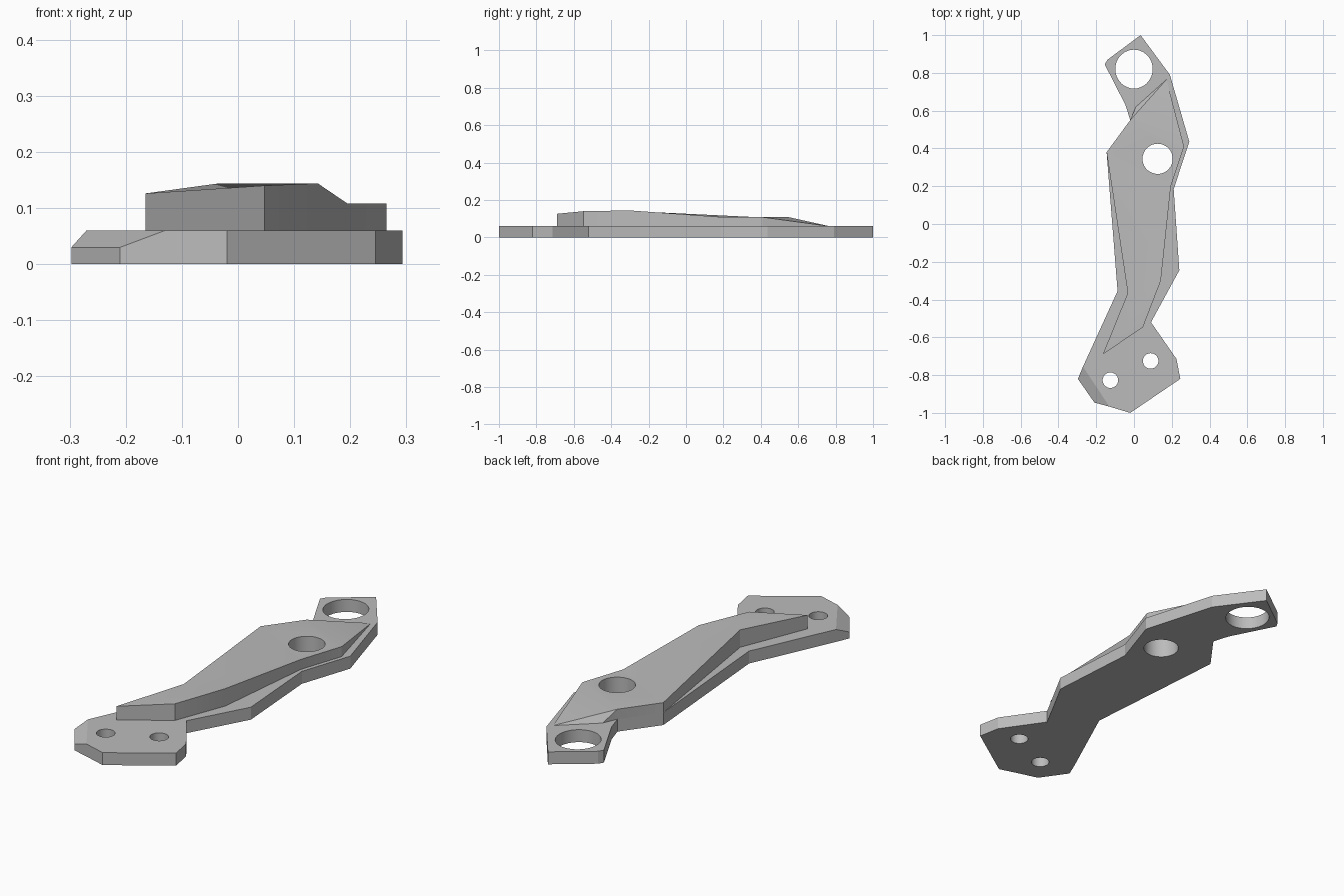
import bpy
import bmesh
from math import radians

cube = bpy.data.objects.get("Cube")
if cube:
    bpy.data.objects.remove(cube, do_unlink=True)

grey = bpy.data.materials.new("plain grey")
grey.use_nodes = True
colour = (0.5, 0.5, 0.5, 1)
grey.diffuse_color = colour
grey.node_tree.nodes["Principled BSDF"].inputs["Base Color"].default_value = colour


def slab(name, rim, tops, floor):
    """Solid with vertical walls from a flat floor up to a rim of varying height."""
    bm = bmesh.new()
    high = [bm.verts.new(p) for p in rim]
    low = [bm.verts.new((x, y, floor)) for x, y, z in rim]
    count = len(rim)
    for i in range(count):
        j = (i + 1) % count
        bm.faces.new((low[i], low[j], high[j], high[i]))
    bm.faces.new(low[::-1])
    for face in tops:
        bm.faces.new([high[i] for i in face])
    bmesh.ops.recalc_face_normals(bm, faces=bm.faces[:])
    mesh = bpy.data.meshes.new(name)
    bm.to_mesh(mesh)
    bm.free()
    mesh.materials.append(grey)
    obj = bpy.data.objects.new(name, mesh)
    bpy.context.scene.collection.objects.link(obj)
    return obj


def drill(obj, x, y, radius, stretch=1):
    """Cut a round hole straight through an object."""
    bpy.ops.mesh.primitive_cylinder_add(vertices=36, radius=radius, depth=1, location=(x, y, 0))
    cutter = bpy.context.object
    cutter.scale.y = stretch
    cutter.hide_render = True
    cutter.data.materials.append(grey)
    cut = obj.modifiers.new("hole", "BOOLEAN")
    cut.operation = "DIFFERENCE"
    cut.solver = "EXACT"
    cut.object = cutter
    bpy.context.view_layer.objects.active = obj
    bpy.ops.object.modifier_apply(modifier=cut.name)
    bpy.data.objects.remove(cutter, do_unlink=True)


# Base plate, counter-clockwise; the sloped corner comes first
T = 0.06
corner = [(-.27, -.755, T), (-.297, -.82, .03), (-.21, -.945, .03), (-.13, -.967, T)]
outline = [(-.02, -1), (.245, -.82), (.225, -.715), (.09, -.52), (.24, -.245),
           (.21, .185), (.293, .435), (.19, .79), (.035, 1), (-.14, .87),
           (-.155, .845), (-.045, .63), (-.02, .55), (-.145, .38), (-.087, -.355)]
rim = corner + [(x, y, T) for x, y in outline]
flat_top = [0] + list(range(3, len(rim)))
base = slab("base_plate", rim, [(0, 1, 2, 3), flat_top], 0)

# Raised body, tapering to a point at the back
body_rim = [(-.165, -.69, .126), (.047, -.547, .14), (.142, -.30, .144), (.195, .2, .108),
            (.265, .41, .108), (.172, .765, T), (.01, .62, T), (-.02, .55, .108),
            (-.145, .38, .108), (-.033, -.365, .144)]
body_tops = [(0, 1, 2, 9), (9, 2, 3, 8), (8, 3, 4, 7), (7, 4, 5), (7, 5, 6)]
body = slab("raised_body", body_rim, body_tops, 0.05)

# Mounting holes
drill(base, 0, .82, .099, 1.04)
drill(base, -.125, -.827, .041)
drill(base, .088, -.725, .041)
for part in (base, body):
    drill(part, .125, .345, .08)

# Smooth hole walls, crisp edges elsewhere
for part in (base, body):
    bpy.ops.object.select_all(action="DESELECT")
    part.select_set(True)
    bpy.context.view_layer.objects.active = part
    bpy.ops.object.shade_smooth_by_angle(angle=radians(20))
